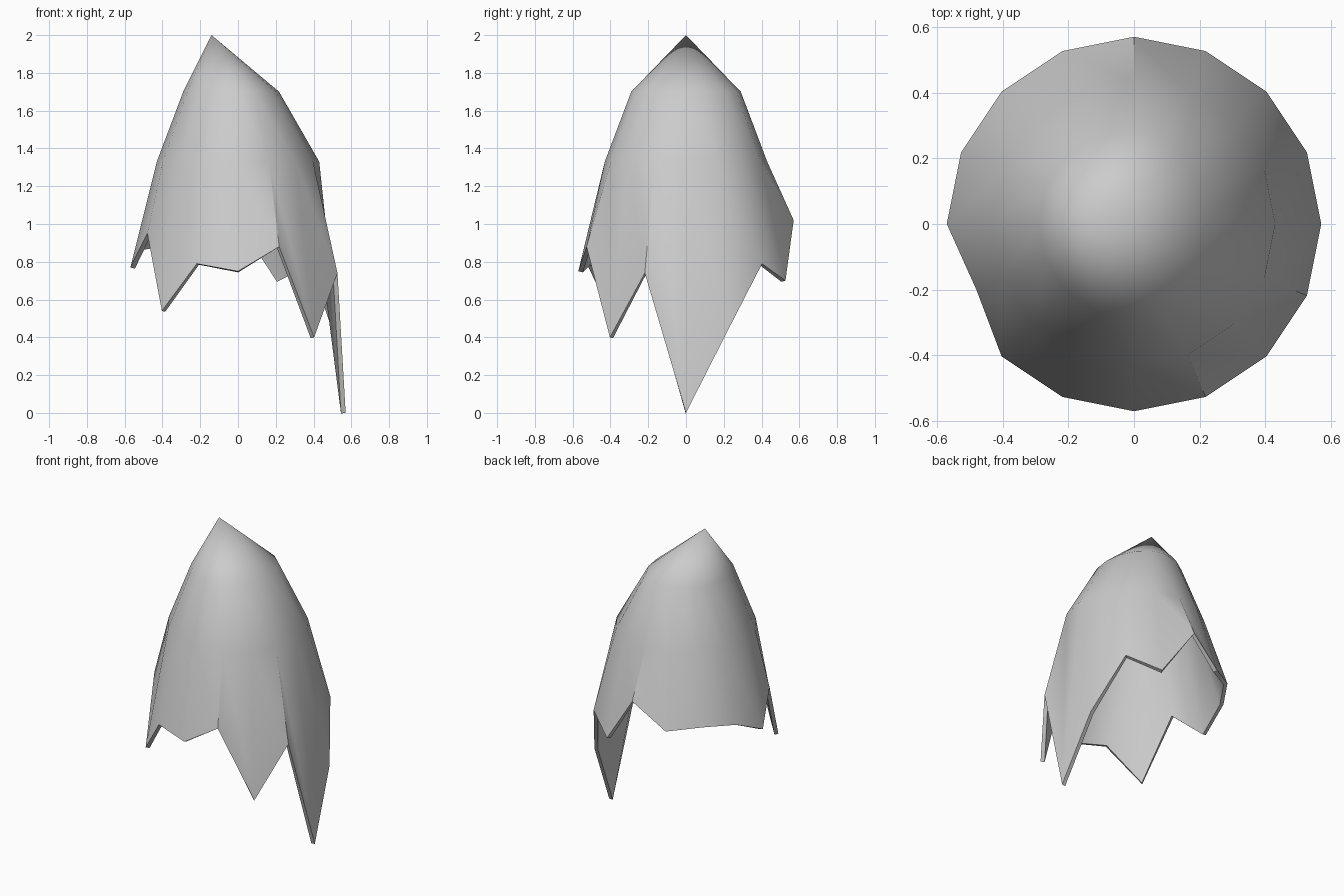
import bpy
import bmesh
from math import cos, sin, pi, radians

if "Cube" in bpy.data.objects:
    bpy.data.objects.remove(bpy.data.objects["Cube"])

N = 16
# Height of the ragged hem at each of the 16 directions, starting at +x
HEM = [0.0, 0.43, 0.79, 0.70, 1.02, 0.86, 0.89, 0.87,
       0.77, 0.95, 0.54, 0.79, 0.75, 0.88, 0.40, 0.74]

bm = bmesh.new()


def ring(radius, height, squash=1.0):
    verts = []
    for i in range(N):
        a = 2 * pi * i / N
        x, y = radius * cos(a), radius * sin(a)
        if x > 0:
            x *= squash
        z = height[i] if isinstance(height, list) else height
        verts.append(bm.verts.new((x, y, z)))
    return verts


# Hood crown, shoulder and torn hem
apex = bm.verts.new((-0.14, 0, 2.0))
crown = ring(0.29, 1.70, 0.75)
shoulder = ring(0.43, 1.33)
hem = ring(0.57, HEM)
hem[9].co.x, hem[9].co.y = -0.48, -0.20  # notch pulled inward

for i in range(N):
    j = (i + 1) % N
    bm.faces.new((apex, crown[i], crown[j]))
    for upper, lower in ((crown, shoulder), (shoulder, hem)):
        bm.faces.new((upper[i], lower[i], lower[j], upper[j]))
bmesh.ops.recalc_face_normals(bm, faces=bm.faces)
if sum(f.normal.z for f in bm.faces) < 0:
    bmesh.ops.reverse_faces(bm, faces=bm.faces)

mesh = bpy.data.meshes.new("ragged_hood")
bm.to_mesh(mesh)
bm.free()
hood = bpy.data.objects.new("ragged_hood", mesh)
bpy.context.collection.objects.link(hood)

# Cloth thickness, growing inward
solid = hood.modifiers.new("thickness", 'SOLIDIFY')
solid.thickness = 0.025
solid.offset = -1

bpy.context.view_layer.objects.active = hood
hood.select_set(True)
bpy.ops.object.modifier_apply(modifier="thickness")
bpy.ops.object.shade_smooth_by_angle(angle=radians(40))
